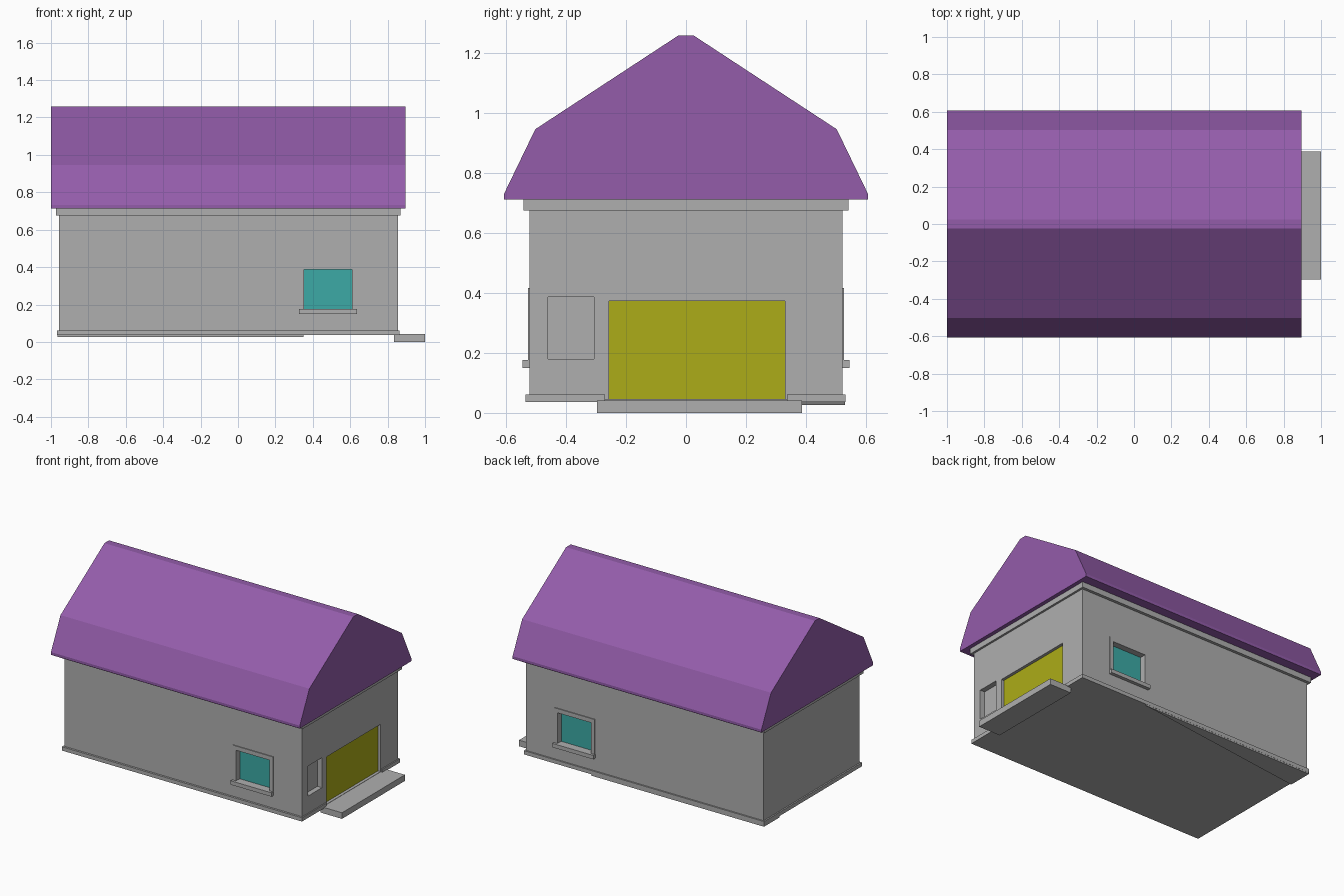
import bpy, bmesh

if "Cube" in bpy.data.objects:
    bpy.data.objects.remove(bpy.data.objects["Cube"])


def material(name, rgb):
    m = bpy.data.materials.new(name)
    m.diffuse_color = (*rgb, 1)
    m.use_nodes = True
    m.node_tree.nodes["Principled BSDF"].inputs["Base Color"].default_value = m.diffuse_color
    return m


PURPLE = material("purple", (0.292, 0.107, 0.402))
TEAL = material("teal", (0.045, 0.402, 0.379))
YELLOW = material("yellow", (0.415, 0.415, 0.009))
GREY = material("grey", (0.427, 0.427, 0.427))


def prism(name, profile, axis, a, b, mat=GREY):
    """Extrude a closed 2D profile along the given axis from a to b."""
    place = {"x": lambda p, t: (t, p[0], p[1]),
             "y": lambda p, t: (p[0], t, p[1]),
             "z": lambda p, t: (p[0], p[1], t)}[axis]
    bm = bmesh.new()
    lo = [bm.verts.new(place(p, a)) for p in profile]
    hi = [bm.verts.new(place(p, b)) for p in profile]
    bm.faces.new(lo)
    bm.faces.new(hi)
    n = len(profile)
    for i in range(n):
        j = (i + 1) % n
        bm.faces.new((lo[i], lo[j], hi[j], hi[i]))
    bmesh.ops.recalc_face_normals(bm, faces=bm.faces)
    me = bpy.data.meshes.new(name)
    bm.to_mesh(me)
    bm.free()
    ob = bpy.data.objects.new(name, me)
    bpy.context.collection.objects.link(ob)
    me.materials.append(mat)
    return ob


def box(name, x, y, z, mat=GREY):
    return prism(name, [(y[0], z[0]), (y[1], z[0]), (y[1], z[1]), (y[0], z[1])],
                 "x", x[0], x[1], mat)


def cut(target, x, y, z):
    """Cut a box-shaped recess into the target."""
    cutter = box("cutter", x, y, z)
    cutter.hide_render = True
    mod = target.modifiers.new("recess", "BOOLEAN")
    mod.operation, mod.solver, mod.object = "DIFFERENCE", "EXACT", cutter
    bpy.context.view_layer.objects.active = target
    bpy.ops.object.modifier_apply(modifier=mod.name)
    bpy.data.objects.remove(cutter)


def span(s, a, b):
    """Mirror a y range to the front (s=-1) or back (s=1)."""
    return tuple(sorted((s * a, s * b)))


# Roof with steep lower slopes and a flat ridge
half = [(0.607, 0.713), (0.607, 0.732), (0.503, 0.947), (0.025, 1.26)]
prism("roof", half + [(-y, z) for y, z in reversed(half)], "x", -1.0, 0.896, PURPLE)

# Walls and the band under the eaves
walls = box("walls", (-0.957, 0.855), (-0.522, 0.522), (0.045, 0.713))
box("eave_band", (-0.973, 0.869), (-0.542, 0.542), (0.675, 0.714))

# Plinth, open in front of the door
plinth = box("plinth", (-0.967, 0.863), (-0.536, 0.532), (0.036, 0.062))
cut(plinth, (0.80, 0.9), (-0.27, 0.337), (0.0, 0.1))

# Wedge under the back left, where the plinth dips slightly
prism("plinth_dip", [(0.35, 0.531), (-0.966, 0.531), (-0.966, 0.36)], "z", 0.026, 0.04)

# Doorstep slab
box("doorstep", (0.835, 1.0), (-0.297, 0.388), (0.0, 0.042))

# Garage door, recessed in the right wall
door_y, door_z = (-0.257, 0.331), (0.047, 0.373)
cut(walls, (0.833, 0.9), door_y, door_z)
box("garage_door", (0.82, 0.835), door_y, door_z, YELLOW)

# Small blind niche beside the door
cut(walls, (0.82, 0.9), (-0.46, -0.307), (0.18, 0.387))

# Matching windows in the front and back walls
win_x, win_z = (0.353, 0.61), (0.175, 0.388)
for s, side in ((-1, "front"), (1, "back")):
    frame = box(side + "_window_frame", (0.327, 0.635), span(s, 0.515, 0.528), (0.16, 0.417))
    for part in (walls, frame):
        cut(part, win_x, span(s, 0.482, 0.6), win_z)
    box(side + "_window_pane", win_x, span(s, 0.47, 0.485), win_z, TEAL)
    box(side + "_window_sill", (0.325, 0.637), span(s, 0.50, 0.545), (0.15, 0.177))
